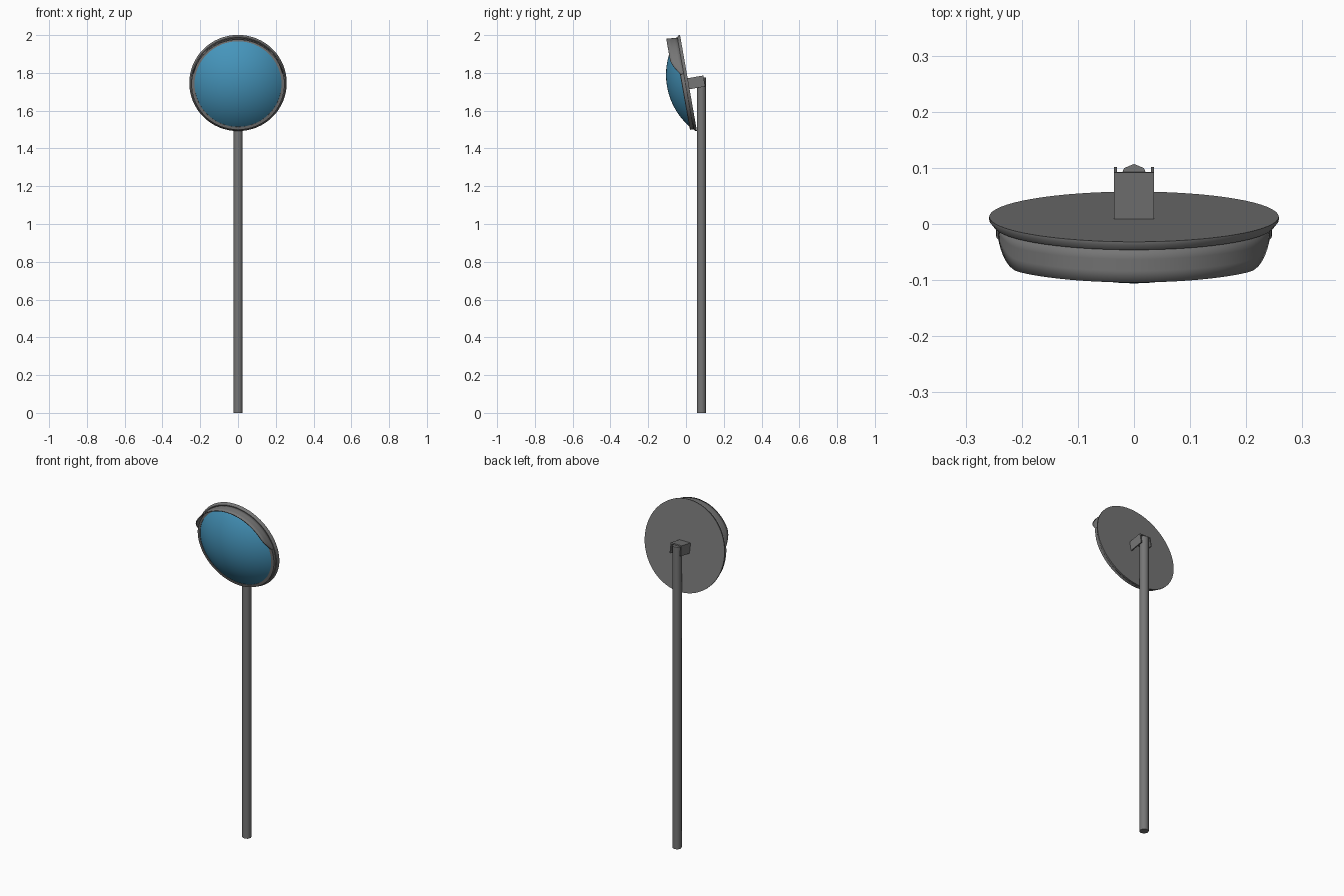
import bpy, bmesh, math
from mathutils import Matrix

cube = bpy.data.objects.get("Cube")
if cube:
    bpy.data.objects.remove(cube, do_unlink=True)


def material(name, rgb):
    m = bpy.data.materials.new(name)
    m.use_nodes = True
    m.diffuse_color = (*rgb, 1)
    m.node_tree.nodes["Principled BSDF"].inputs["Base Color"].default_value = (*rgb, 1)
    return m


GREY = material("grey metal", (0.18, 0.18, 0.18))
BLUE = material("blue mirror glass", (0.06, 0.30, 0.50))

# Head frame: local x is sideways, y runs up the disc, z points out of the mirror
HEAD = Matrix.Translation((0, 0.013, 1.747)) @ Matrix.Rotation(math.radians(100), 4, "X")


def finish(name, bm, mat, matrix=Matrix(), angle=40):
    bmesh.ops.recalc_face_normals(bm, faces=bm.faces)
    mesh = bpy.data.meshes.new(name)
    bm.to_mesh(mesh)
    bm.free()
    mesh.materials.append(mat)
    ob = bpy.data.objects.new(name, mesh)
    bpy.context.collection.objects.link(ob)
    ob.matrix_world = matrix
    bpy.ops.object.select_all(action="DESELECT")
    ob.select_set(True)
    bpy.context.view_layer.objects.active = ob
    bpy.ops.object.shade_smooth_by_angle(angle=math.radians(angle))
    return ob


def lathe(name, profile, mat, steps=64):
    """Spin a (radius, depth) profile around the head axis."""
    bm = bmesh.new()
    verts = [bm.verts.new((r, 0, w)) for r, w in profile]
    edges = [bm.edges.new(pair) for pair in zip(verts, verts[1:])]
    bmesh.ops.spin(bm, geom=verts + edges, cent=(0, 0, 0), axis=(0, 0, 1),
                   angle=math.tau, steps=steps)
    bmesh.ops.remove_doubles(bm, verts=bm.verts, dist=1e-5)
    return finish(name, bm, mat, HEAD)


def add_box(bm, low, high):
    size = [b - a for a, b in zip(low, high)]
    mid = [(a + b) / 2 for a, b in zip(low, high)]
    bmesh.ops.create_cube(bm, size=1, matrix=Matrix.Translation(mid) @ Matrix.Diagonal((*size, 1)))


# Backing disc with a tapered rim, and the raised ring that holds the glass
lathe("back_disc", [(0, 0), (0.258, 0), (0.258, 0.006), (0.25, 0.016), (0, 0.016)], GREY)
lathe("mirror_frame", [(0.246, 0.012), (0.246, 0.034), (0.23, 0.036), (0.23, 0.012)], GREY)

# Convex mirror: a spherical cap
base, rise, start = 0.234, 0.085, 0.03
ball = (base ** 2 + rise ** 2) / (2 * rise)
half = math.asin(base / ball)
arc = [half * i / 14 for i in range(15)]
lathe("mirror_glass", [(ball * math.sin(a), start + rise - ball * (1 - math.cos(a))) for a in arc], BLUE)

# Hood over the upper rim, its depth easing away at both ends
bm = bmesh.new()
rows = []
for i in range(61):
    a = math.radians(-78 + 156 * i / 60)
    t = min(1, (78 - abs(math.degrees(a))) / 23)
    depth = 0.032 + 0.043 * math.sin(t * math.pi / 2)
    row = []
    for j in range(4):
        w = 0.013 + (depth - 0.013) * j / 3
        r = 0.243 + 0.07 * (w - 0.013)
        row.append(bm.verts.new((r * math.sin(a), r * math.cos(a), w)))
    rows.append(row)
for p, q in zip(rows, rows[1:]):
    for j in range(3):
        bm.faces.new((p[j], q[j], q[j + 1], p[j + 1]))
hood = finish("hood", bm, GREY, HEAD)
shell = hood.modifiers.new("thickness", "SOLIDIFY")
shell.thickness = 0.006
shell.offset = 0

# Bracket: a channel open at the back and below
bm = bmesh.new()
add_box(bm, (-0.036, 0.018, -0.084), (0.036, 0.025, 0.002))
for side in (-1, 1):
    x = sorted((side * 0.036, side * 0.03))
    add_box(bm, (x[0], -0.034, -0.084), (x[1], 0.018, 0.002))
finish("bracket", bm, GREY, HEAD, 30)

# Eight-sided pole
bm = bmesh.new()
bmesh.ops.create_cone(bm, cap_ends=True, segments=8, radius1=0.025, radius2=0.025, depth=1.775,
                      matrix=Matrix.Translation((0, 0.082, 0.8875)))
finish("pole", bm, GREY, angle=50)
